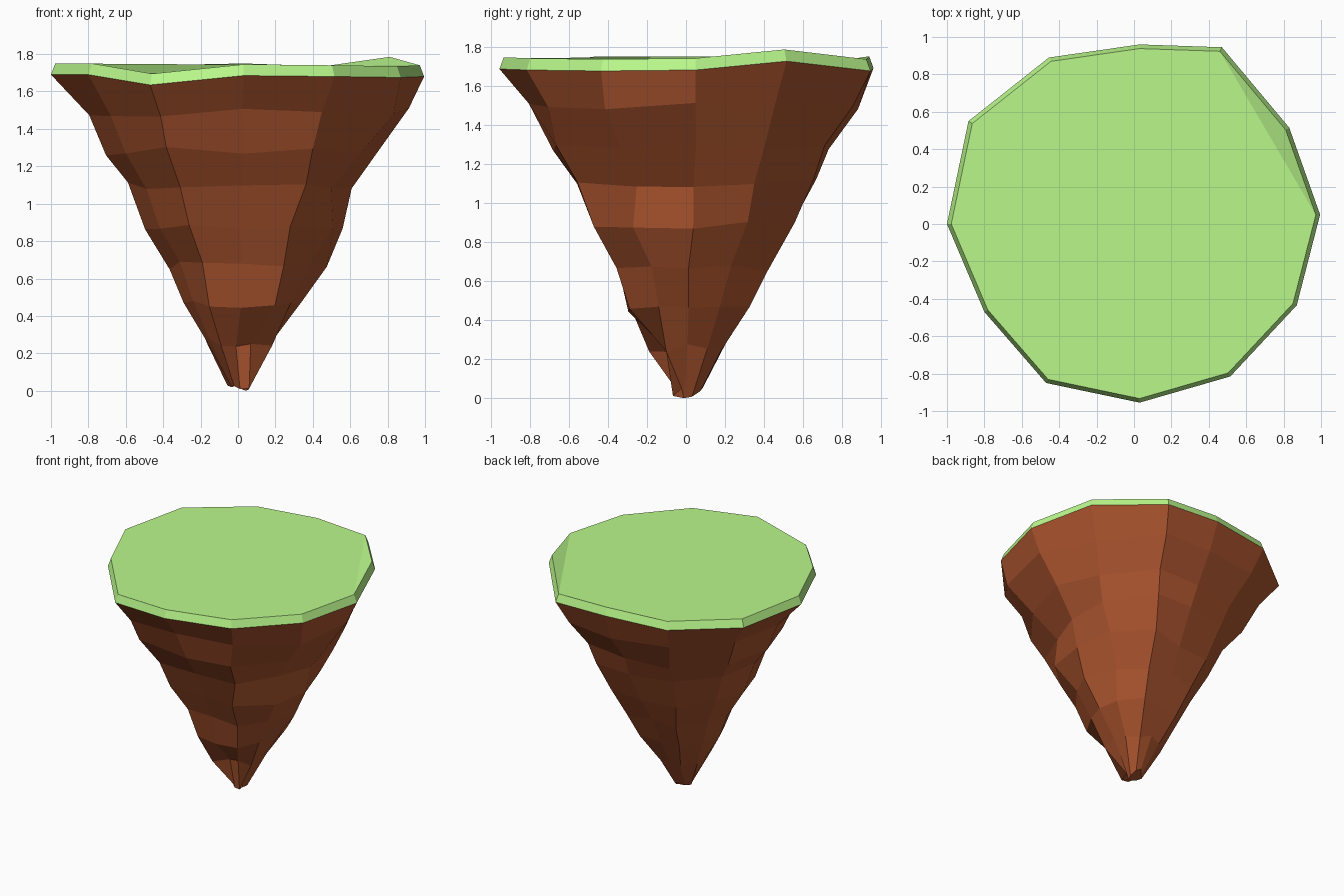
import bpy, bmesh, random

if "Cube" in bpy.data.objects:
    bpy.data.objects.remove(bpy.data.objects["Cube"])

random.seed(11)

# Irregular twelve-sided rim, anticlockwise from the right side
RIM = [(.995, .05, 1.68), (.83, .515, 1.725), (.47, .945, 1.675), (.03, .96, 1.69),
       (-.455, .89, 1.68), (-.885, .55, 1.685), (-1, 0, 1.69), (-.80, -.47, 1.69),
       (-.47, -.85, 1.635), (.03, -.955, 1.685), (.515, -.815, 1.68), (.87, -.435, 1.675)]

# Height of each rock layer, and its width relative to the rim below key rim corners
LEVELS = [1.49, 1.28, 1.10, .88, .67, .46, .26, .03]
PROFILES = {0: (.92, .75, .62, .55, .475, .33, .20, .07),
            1: (.88, .78, .70, .60, .42, .36, .19, .08),
            3: (.93, .75, .70, .55, .46, .31, .20, .08),
            6: (.80, .72, .58, .50, .36, .29, .16, .04),
            8: (.86, .79, .63, .56, .42, .31, .22, .05),
            9: (.84, .70, .58, .46, .36, .30, .10, .07),
            10: (.87, .80, .68, .57, .45, .36, .12, .09),
            11: (.95, .77, .56, .60, .43, .31, .20, .06)}


def material(name, color):
    m = bpy.data.materials.new(name)
    m.diffuse_color = (*color, 1)
    m.use_nodes = True
    m.node_tree.nodes["Principled BSDF"].inputs["Base Color"].default_value = m.diffuse_color
    return m


def build(name, rings, mat, top=(), bottom=False):
    """Skin a stack of rings from the top down; top lists corner groups to cap."""
    bm = bmesh.new()
    loops = [[bm.verts.new(p) for p in ring] for ring in rings]
    for hi, lo in zip(loops, loops[1:]):
        n = len(hi)
        for i in range(n):
            j = (i + 1) % n
            bm.faces.new((hi[i], lo[i], lo[j], hi[j]))
    for group in top:
        bm.faces.new([loops[0][i] for i in group])
    if bottom:
        bm.faces.new(loops[-1][::-1])
    mesh = bpy.data.meshes.new(name)
    bm.to_mesh(mesh)
    bm.free()
    mesh.materials.append(mat)
    ob = bpy.data.objects.new(name, mesh)
    bpy.context.collection.objects.link(ob)


def width(i, k):
    """Relative width at rim corner i, blended between the key profiles."""
    a = max(c for c in PROFILES if c <= i)
    b = min((c for c in PROFILES if c > i), default=12)
    f = (i - a) / (b - a)
    return PROFILES[a][k] * (1 - f) + PROFILES[b % 12][k] * f


def layer(k):
    """One rock ring: scaled rim, slightly roughened."""
    r = random.uniform
    return [(x * width(i, k) + r(-.015, .015),
             y * width(i, k) + r(-.015, .015),
             max(0, LEVELS[k] + r(-.025, .025))) for i, (x, y, _) in enumerate(RIM)]


grass = material("grass_green", (.49, .94, .26))
earth = material("earth_brown", (.40, .088, .027))

# Thin grass slab with sloping edge; the raised corner folds up on its own
turf = [(x * .977, y * .977, z + .06) for x, y, z in RIM]
build("grass_top", [turf, RIM], grass, top=[(0, 1, 2), (0, *range(2, 12))])

# Tapering rock underside with a ragged tip
rings = [RIM] + [layer(k) for k in range(len(LEVELS))]
x, y, _ = rings[-1][0]
rings[-1][0] = (x * .6, y, 0)
build("rock_underside", rings, earth, bottom=True)
